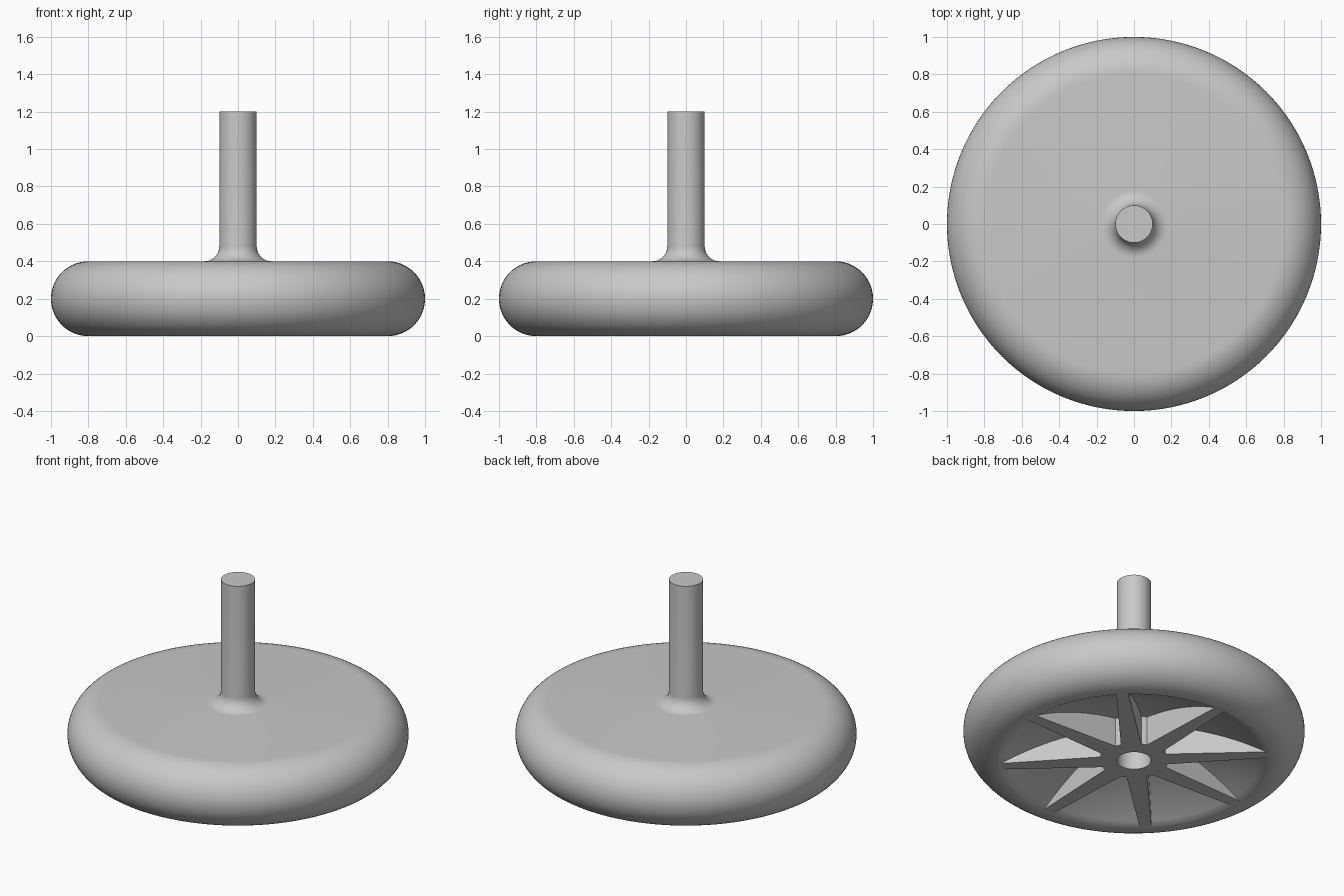
import bpy, bmesh
from math import sin, cos, pi, radians, sqrt

cube = bpy.data.objects.get("Cube")
if cube:
    bpy.data.objects.remove(cube, do_unlink=True)

SEGMENTS = 128
STEM_R, HUB_R, CAVITY_R, CAVITY_H = 0.10, 0.20, 0.78, 0.20

grey = bpy.data.materials.new("light grey")
grey.use_nodes = True
colour = (0.58, 0.58, 0.58, 1)
grey.diffuse_color = colour
grey.node_tree.nodes["Principled BSDF"].inputs["Base Color"].default_value = colour


def dome(r):
    """Height of the hollow underside at radius r (a spherical cap)."""
    sphere_r = (CAVITY_R ** 2 + CAVITY_H ** 2) / (2 * CAVITY_H)
    return sqrt(sphere_r ** 2 - r ** 2) - (sphere_r - CAVITY_H)


def arc(cx, cz, radius, start, end, steps):
    angles = [radians(start + (end - start) * i / steps) for i in range(steps + 1)]
    return [(cx + radius * cos(a), cz + radius * sin(a)) for a in angles]


def finish(bm, name):
    bmesh.ops.remove_doubles(bm, verts=bm.verts, dist=1e-5)
    bmesh.ops.recalc_face_normals(bm, faces=bm.faces)
    mesh = bpy.data.meshes.new(name)
    bm.to_mesh(mesh)
    bm.free()
    mesh.materials.append(grey)
    obj = bpy.data.objects.new(name, mesh)
    bpy.context.collection.objects.link(obj)
    bpy.ops.object.select_all(action='DESELECT')
    obj.select_set(True)
    bpy.context.view_layer.objects.active = obj
    bpy.ops.object.shade_smooth_by_angle(angle=radians(30))
    return obj


def lathe(name, profile):
    bm = bmesh.new()
    verts = [bm.verts.new((r, 0, z)) for r, z in profile]
    edges = [bm.edges.new(pair) for pair in zip(verts, verts[1:])]
    bmesh.ops.spin(bm, geom=verts + edges, cent=(0, 0, 0), axis=(0, 0, 1),
                   angle=2 * pi, steps=SEGMENTS, use_merge=True)
    return finish(bm, name)


# Disc with bored hub, hollow underside, round rim and filleted stem
cavity = [HUB_R + (CAVITY_R - HUB_R) * i / 16 for i in range(17)]
profile = [(0, 0.2), (STEM_R, 0.2), (STEM_R, 0), (HUB_R, 0)]
profile += [(r, dome(r)) for r in cavity]
profile += arc(0.8, 0.2, 0.2, -90, 90, 28)
profile += arc(0.18, 0.48, 0.08, 270, 180, 10)
profile += [(STEM_R, 1.2), (0, 1.2)]
lathe("disc_and_stem", profile)


# Tapered ribs below, with tops buried in the hollow
def rib(name, angle):
    bm = bmesh.new()
    rings = []
    for i in range(17):
        r = 0.19 + (CAVITY_R - 0.19) * i / 16
        half = 0.06 - 0.025 * i / 16
        top = dome(r) + 0.02
        rings.append([bm.verts.new((r, y, z)) for y, z in
                      ((-half, 0), (half, 0), (half, top), (-half, top))])
    for a, b in zip(rings, rings[1:]):
        for k in range(4):
            n = (k + 1) % 4
            bm.faces.new((a[k], a[n], b[n], b[k]))
    bm.faces.new(rings[0])
    bm.faces.new(rings[-1])
    obj = finish(bm, name)
    obj.rotation_euler.z = angle


for i in range(8):
    rib(f"rib_{i + 1}", i * pi / 4)
